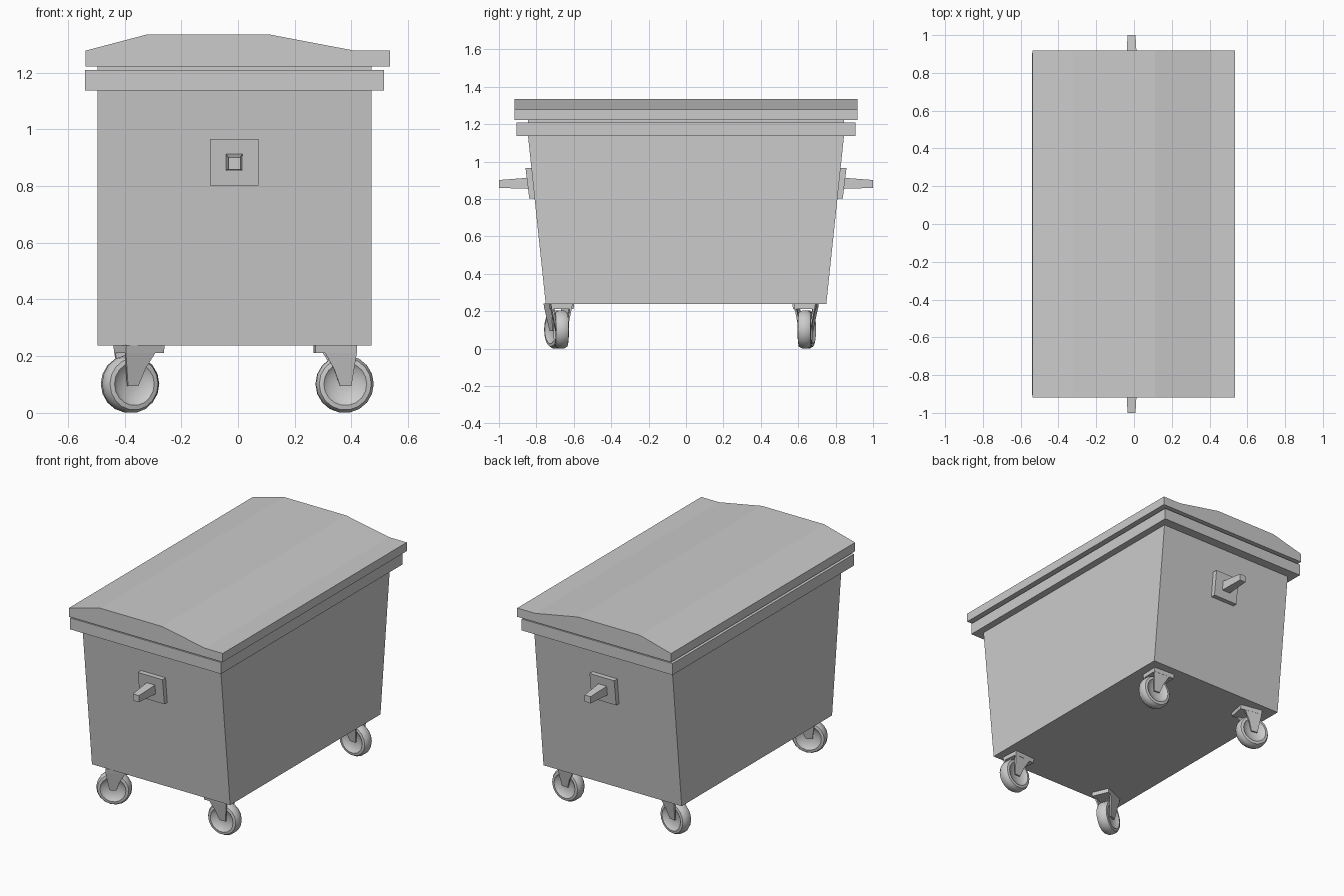
import bpy, bmesh
from math import sin, cos, pi, radians
from mathutils import Matrix

if "Cube" in bpy.data.objects:
    bpy.data.objects.remove(bpy.data.objects["Cube"])


def make(name, verts, faces, smooth=False, matrix=None):
    """Create a mesh object with consistent outward normals."""
    me = bpy.data.meshes.new(name)
    me.from_pydata(verts, [], faces)
    bm = bmesh.new()
    bm.from_mesh(me)
    bmesh.ops.recalc_face_normals(bm, faces=bm.faces)
    bm.to_mesh(me)
    bm.free()
    ob = bpy.data.objects.new(name, me)
    bpy.context.collection.objects.link(ob)
    if matrix:
        ob.matrix_world = matrix
    if smooth:
        bpy.ops.object.select_all(action='DESELECT')
        ob.select_set(True)
        bpy.context.view_layer.objects.active = ob
        bpy.ops.object.shade_smooth_by_angle(angle=radians(40))
    return ob


def bridge(name, a, b, **kw):
    """Solid between two matching outlines."""
    n = len(a)
    faces = [list(range(n)), list(range(n, 2 * n))]
    faces += [[i, (i + 1) % n, (i + 1) % n + n, i + n] for i in range(n)]
    return make(name, a + b, faces, **kw)


def box(name, x0, x1, y_low, y_high, z0, z1):
    """Box centred in y whose ends may slope outward."""
    def rect(h, z):
        return [(x0, -h, z), (x1, -h, z), (x1, h, z), (x0, h, z)]
    return bridge(name, rect(y_low, z0), rect(y_high, z1))


# Container body, rim and the recessed neck under the lid
box("body", -0.495, 0.47, 0.75, 0.845, 0.238, 1.14)
box("rim", -0.54, 0.515, 0.905, 0.905, 1.137, 1.209)
box("neck", -0.495, 0.47, 0.845, 0.845, 1.205, 1.225)

# Lid: faceted profile extruded along the length
lid = [(-0.538, 1.222), (0.536, 1.222), (0.536, 1.277), (0.412, 1.277),
       (0.112, 1.334), (-0.322, 1.334), (-0.538, 1.277)]
bridge("lid", [(x, -0.918, z) for x, z in lid], [(x, 0.918, z) for x, z in lid])

# Lifting trunnions: sloping plate and tapered pin at both ends
for side, s in (("front", -1), ("back", 1)):
    def plate_outline(y0, y1):
        return [(-0.099, s * y0, 0.802), (0.073, s * y0, 0.802),
                (0.073, s * y1, 0.965), (-0.099, s * y1, 0.965)]
    bridge(side + "_trunnion_plate", plate_outline(0.800, 0.818), plate_outline(0.838, 0.858))

    def square(h, y, z):
        return [(-0.013 + i * h, s * y, z + j * h)
                for i, j in ((-1, -1), (1, -1), (1, 1), (-1, 1))]
    bridge(side + "_trunnion_pin", square(0.03, 0.835, 0.884), square(0.021, 1.0, 0.88))

# Swivel casters: local x points from the pivot toward the wheel
R, SEG, TRAIL = 0.102, 18, 0.07
half = [(0.02, 0.016), (0.06, 0.022), (0.076, 0.036), (0.092, 0.033), (R, 0.016)]
section = half + [(r, -w) for r, w in reversed(half)]
leg = [(-0.005, 0.215), (0.03, 0.155), (0.052, 0.095), (0.092, 0.095), (0.11, 0.215)]


def caster(name, px, py, angle):
    m = Matrix.Translation((px, py, 0)) @ Matrix.Rotation(radians(angle), 4, 'Z')
    # Wheel: lathed tyre section with dished hub
    n = len(section)
    verts = [(TRAIL + r * cos(2 * pi * k / SEG), w, R + r * sin(2 * pi * k / SEG))
             for k in range(SEG) for r, w in section]
    faces = [[k * n + i, k * n + i + 1, (k + 1) % SEG * n + i + 1, (k + 1) % SEG * n + i]
             for k in range(SEG) for i in range(n - 1)]
    faces += [[k * n for k in range(SEG)], [k * n + n - 1 for k in range(SEG)]]
    make(name + "_wheel", verts, faces, smooth=True, matrix=m)

    # Fork crown under the floor
    def crown(x0, w, z):
        return [(x0, -w, z), (0.11, -w, z), (0.11, w, z), (x0, w, z)]
    bridge(name + "_crown", crown(-0.036, 0.054, 0.212), crown(-0.036, 0.058, 0.24), matrix=m)

    # Fork legs leaning in toward the axle
    for side, s in (("left", 1), ("right", -1)):
        def outline(inset):
            return [(x, s * (0.031 + (z - 0.095) * 0.19 - inset), z) for x, z in leg]
        bridge(f"{name}_{side}_leg", outline(0), outline(0.01), matrix=m)


caster("front_right_caster", 0.306, -0.672, 4)
caster("front_left_caster", -0.315, -0.665, 180 + 23)
caster("back_right_caster", 0.306, 0.64, -3)
caster("back_left_caster", -0.312, 0.632, 180 - 11)
